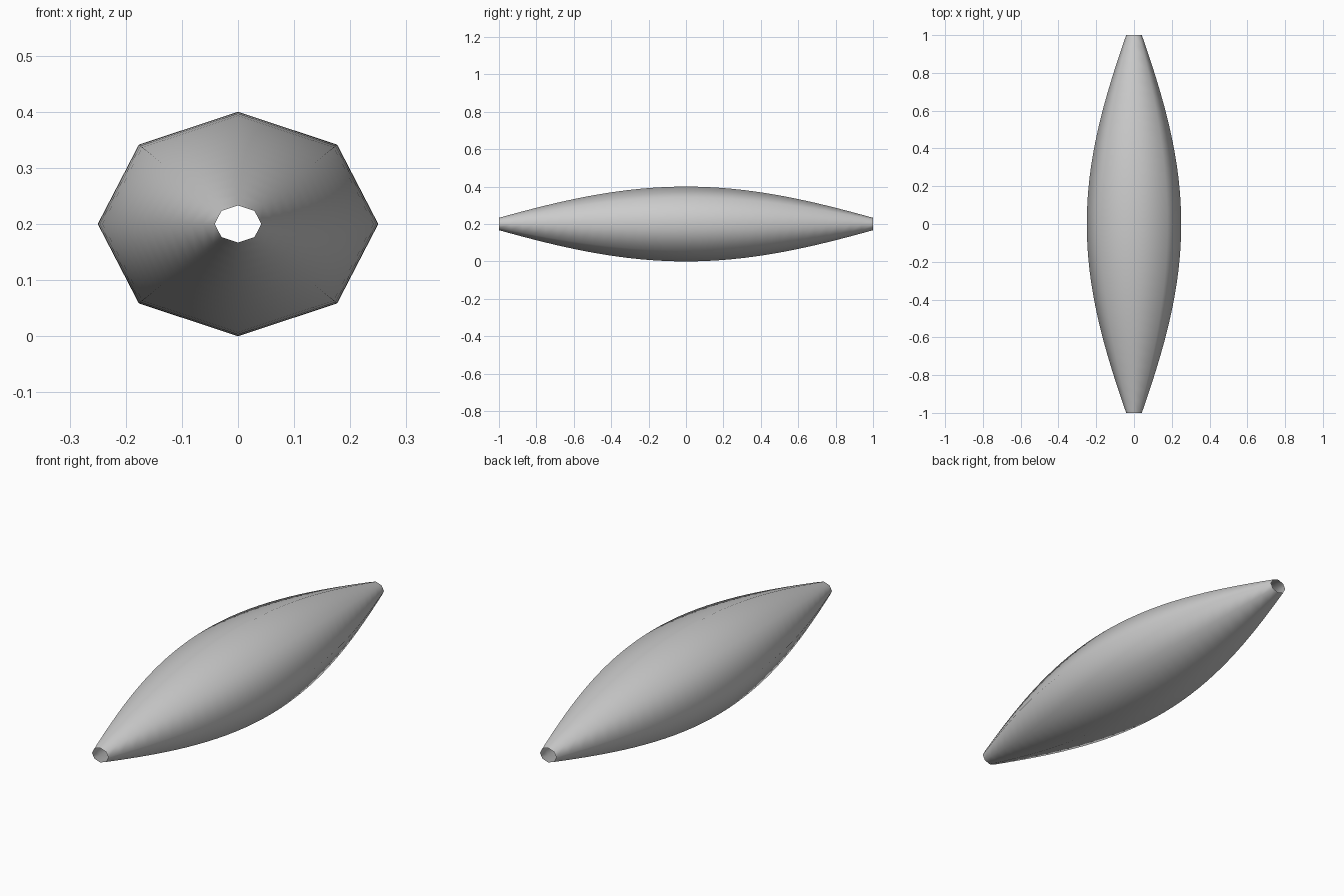
import bpy, bmesh
from math import sin, cos, pi, acos

if "Cube" in bpy.data.objects:
    bpy.data.objects.remove(bpy.data.objects["Cube"])

SIDES, RINGS = 8, 32
RX, RZ, END = 0.25, 0.2, 0.166   # middle radii and end taper ratio

# Open-ended spindle: octagonal rings following a cosine taper
bm = bmesh.new()
rings = []
for i in range(RINGS + 1):
    y = -1 + 2 * i / RINGS
    s = cos(acos(END) * y)
    rings.append([bm.verts.new((RX * s * cos(2 * pi * k / SIDES), y,
                                RZ + RZ * s * sin(2 * pi * k / SIDES)))
                  for k in range(SIDES)])
for a, b in zip(rings, rings[1:]):
    for k in range(SIDES):
        n = (k + 1) % SIDES
        bm.faces.new((a[k], b[k], b[n], a[n]))
bmesh.ops.recalc_face_normals(bm, faces=bm.faces)

# Ensure the open shell faces outward
f = bm.faces[:]
f0 = f[len(f) // 2]
c = f0.calc_center_median()
if f0.normal.x * c.x + f0.normal.z * (c.z - RZ) < 0:
    bmesh.ops.reverse_faces(bm, faces=f)
for face in bm.faces:
    face.smooth = True

mesh = bpy.data.meshes.new("spindle_hull")
bm.to_mesh(mesh)
bm.free()
bpy.context.collection.objects.link(bpy.data.objects.new("spindle_hull", mesh))
